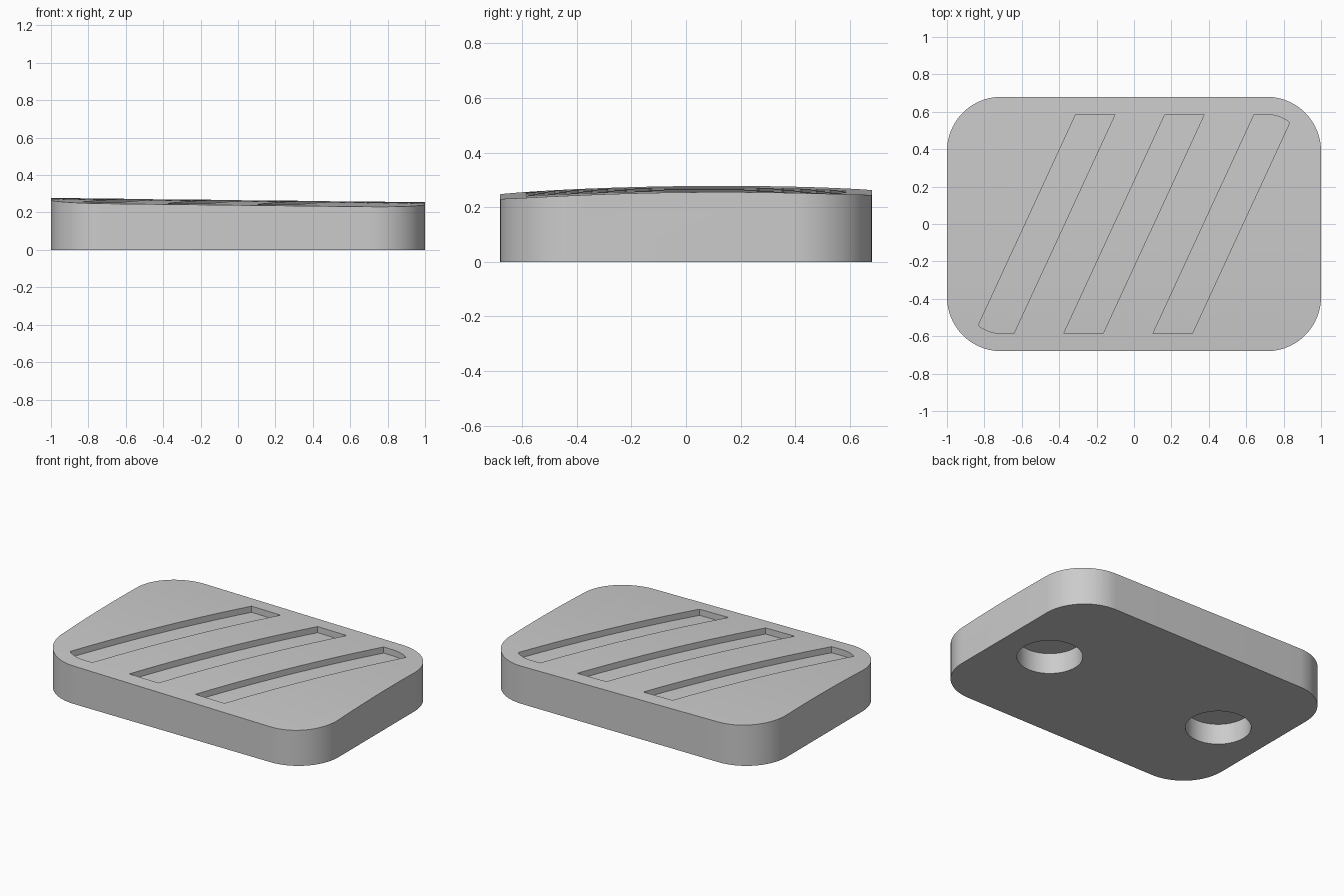
import bpy
import bmesh
from math import cos, sin, pi, radians

cube = bpy.data.objects.get("Cube")
if cube:
    bpy.data.objects.remove(cube)

HALF_X, HALF_Y, RADIUS = 1.0, 0.68, 0.29
INSET, GROOVE_DEPTH = 0.095, 0.04
LEAN, PITCH, HALF_STRIP = 0.462, 0.477, 0.105

grey = bpy.data.materials.new("plain grey")
grey.use_nodes = True
grey.diffuse_color = (0.6, 0.6, 0.6, 1)
grey.node_tree.nodes["Principled BSDF"].inputs["Base Color"].default_value = (0.6, 0.6, 0.6, 1)


def extrude(name, outline, offset):
    """Solid made by sweeping a closed 3D outline along an offset."""
    bm = bmesh.new()
    face = bm.faces.new([bm.verts.new(p) for p in outline])
    swept = bmesh.ops.extrude_face_region(bm, geom=[face])
    moved = [v for v in swept["geom"] if isinstance(v, bmesh.types.BMVert)]
    bmesh.ops.translate(bm, verts=moved, vec=offset)
    bmesh.ops.recalc_face_normals(bm, faces=bm.faces)
    mesh = bpy.data.meshes.new(name)
    bm.to_mesh(mesh)
    bm.free()
    mesh.materials.append(grey)
    obj = bpy.data.objects.new(name, mesh)
    bpy.context.collection.objects.link(obj)
    return obj


def boolean(target, tool, operation):
    """Apply a boolean and discard the tool."""
    mod = target.modifiers.new(operation.lower(), 'BOOLEAN')
    mod.object, mod.operation, mod.solver = tool, operation, 'EXACT'
    bpy.context.view_layer.objects.active = target
    bpy.ops.object.modifier_apply(modifier=mod.name)
    bpy.data.objects.remove(tool)


def rounded_block(name, hx, hy, r, steps=20):
    outline = []
    for quarter, (sx, sy) in enumerate([(1, 1), (-1, 1), (-1, -1), (1, -1)]):
        for i in range(steps + 1):
            a = (quarter + i / steps) * pi / 2
            outline.append((sx * (hx - r) + r * cos(a), sy * (hy - r) + r * sin(a), 0))
    return extrude(name, outline, (0, 0, 0.5))


def crowned_solid(name, drop, steps=48):
    """Volume below the crowned, slightly tilted top, lowered by drop."""
    x, half = 1.2, 0.8
    outline = [(-x, half, -0.2), (-x, -half, -0.2)]
    for i in range(steps + 1):
        y = half * (2 * i / steps - 1)
        outline.append((-x, y, 0.2665 + 0.0115 * x - 0.042 * (y - 0.13) ** 2 - drop))
    return extrude(name, outline, (2 * x, 0, -0.023 * x))


# Body with a crowned top
body = rounded_block("pedal_pad", HALF_X, HALF_Y, RADIUS)
boolean(body, crowned_solid("crown", 0), 'INTERSECT')

# Three slanted grooves, trimmed to an inset outline and following the crown
for n in (-1, 0, 1):
    groove = rounded_block("groove", HALF_X - INSET, HALF_Y - INSET, RADIUS - INSET)
    strip = [(n * PITCH + s * HALF_STRIP + LEAN * y, y, -0.1)
             for s, y in [(-1, -0.8), (1, -0.8), (1, 0.8), (-1, 0.8)]]
    boolean(groove, extrude("strip", strip, (0, 0, 0.8)), 'INTERSECT')
    boolean(groove, crowned_solid("groove_floor", GROOVE_DEPTH), 'DIFFERENCE')
    boolean(body, groove, 'DIFFERENCE')

# Two blind round holes in the underside
for side in (-1, 1):
    ring = [(side * 0.65 + 0.195 * cos(i * pi / 32), 0.195 * sin(i * pi / 32), -0.1)
            for i in range(64)]
    boolean(body, extrude("hole", ring, (0, 0, 0.235)), 'DIFFERENCE')

bpy.ops.object.select_all(action='DESELECT')
body.select_set(True)
bpy.context.view_layer.objects.active = body
bpy.ops.object.shade_smooth_by_angle(angle=radians(30))
